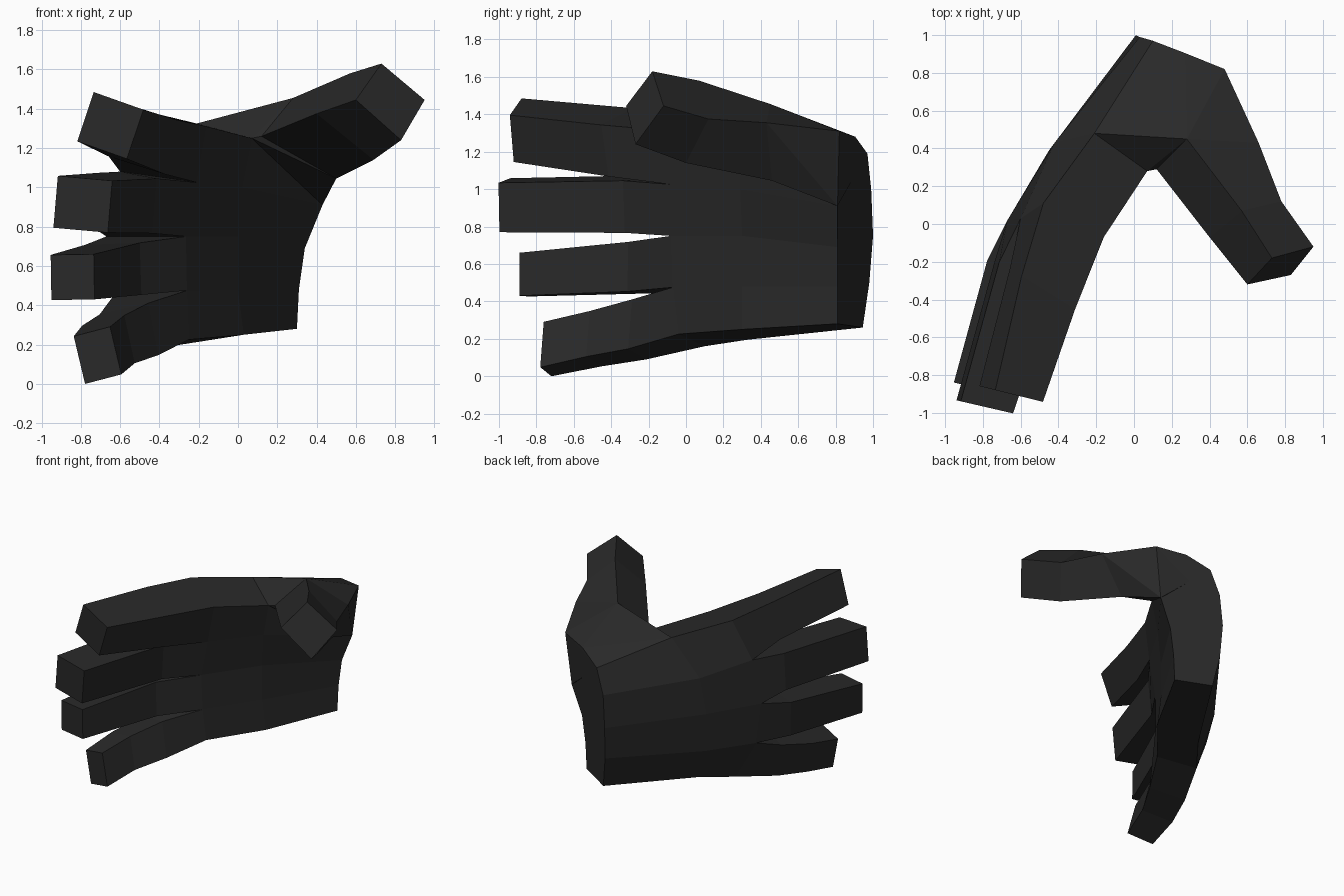
import bpy, bmesh
from math import radians, sin, cos
from mathutils import Vector

cube = bpy.data.objects.get("Cube")
if cube:
    bpy.data.objects.remove(cube, do_unlink=True)

# One dark rubber-like colour for the whole hand
COLOUR = (0.022, 0.022, 0.022, 1.0)
material = bpy.data.materials.new("charcoal")
material.diffuse_color = COLOUR
material.use_nodes = True
shader = next(n for n in material.node_tree.nodes if n.type == 'BSDF_PRINCIPLED')
shader.inputs["Base Color"].default_value = COLOUR


def finish(name, bm):
    """Turn a bmesh into a flat shaded object."""
    bmesh.ops.recalc_face_normals(bm, faces=bm.faces[:])
    mesh = bpy.data.meshes.new(name)
    bm.to_mesh(mesh)
    bm.free()
    mesh.materials.append(material)
    obj = bpy.data.objects.new(name, mesh)
    bpy.context.scene.collection.objects.link(obj)
    return obj


def loft(name, rings, cap_first=False, cap_last=False):
    """Skin a row of matching cross-sections with quads."""
    bm = bmesh.new()
    loops = [[bm.verts.new(point) for point in ring] for ring in rings]
    for near, far in zip(loops, loops[1:]):
        count = len(near)
        for i in range(count):
            j = (i + 1) % count
            bm.faces.new((near[i], near[j], far[j], far[i]))
    if cap_first:
        bm.faces.new(loops[0])
    if cap_last:
        bm.faces.new(loops[-1])
    return finish(name, bm)


def hull(name, points):
    """Wrap points in a convex block."""
    bm = bmesh.new()
    verts = [bm.verts.new(point) for point in points]
    result = bmesh.ops.convex_hull(bm, input=verts)
    spare = [v for v in result["geom_interior"] if isinstance(v, bmesh.types.BMVert)]
    bmesh.ops.delete(bm, geom=spare, context='VERTS')
    return finish(name, bm)


def section(centre, thick, height, yaw, roll):
    """Rectangular finger section: back top, palm top, palm bottom, back bottom."""
    yaw, roll = radians(yaw), radians(roll)
    across = Vector((cos(yaw) * cos(roll), sin(yaw) * cos(roll), -sin(roll))) * thick / 2
    up = Vector((cos(yaw) * sin(roll), sin(yaw) * sin(roll), cos(roll))) * height / 2
    centre = Vector(centre)
    return [centre - across + up, centre + across + up,
            centre + across - up, centre - across - up]


# Palm: back and inner edges at the wrist, the middle and the knuckles, top to bottom
wrist_back = [(.1, .97, 1.19), (.03, .99, 1), (.01, 1, .75), (.02, .98, .5), (.06, .945, .26)]
wrist_inner = [(.48, .82, 1.31), (.43, .81, .91), (.34, .81, .69), (.31, .81, .48), (.3, .81, .28)]
middle_back = [(-.21, .48, 1.325), (-.42, .43, 1.04), (-.45, .39, .75), (-.43, .38, .45), (-.32, .33, .195)]
middle_inner = [(.07, .28, 1.25), (.02, .29, 1), (0, .3, .75), (0, .3, .48), (.03, .3, .25)]
knuckle_back = [(-.48, .11, 1.39), (-.6, .03, 1.08), (-.67, .02, .75), (-.64, .04, .44), (-.5, .1, .16)]
knuckle_inner = [(-.16, -.07, 1.31), (-.21, -.08, 1.025), (-.265, -.08, .75), (-.26, -.07, .475), (-.25, -.04, .225)]

loft("palm", [back + inner[::-1] for back, inner in (
    (wrist_back, wrist_inner), (middle_back, middle_inner), (knuckle_back, knuckle_inner))],
    cap_first=True)

# Fingers: joints then tip, each growing out of its own knuckle opening
fingers = {
    "index_finger": [((-.485, -.345, 1.25), .345, .285, -32, 15),
                     ((-.65, -.9, 1.315), .275, .265, -14, 19)],
    "middle_finger": [((-.575, -.265, .92), .33, .28, -24, 5),
                      ((-.79, -.968, .914), .285, .265, -13, 5)],
    "ring_finger": [((-.635, -.255, .58), .3, .265, -22, -2),
                    ((-.842, -.865, .543), .225, .23, -13, -1)],
    "little_finger": [((-.555, -.25, .25), .27, .27, -22, -12),
                      ((-.66, -.485, .2), .235, .25, -20, -13),
                      ((-.715, -.74, .145), .2, .25, -18, -14)],
}
for i, (name, joints) in enumerate(fingers.items()):
    root = [knuckle_back[i], knuckle_inner[i], knuckle_inner[i + 1], knuckle_back[i + 1]]
    loft(name, [root] + [section(*joint) for joint in joints], cap_last=True)

# Thumb: diamond sections ordered crest, outer, underside, inner
thumb_root = [(.28, .45, 1.455), (.66, .43, 1.355), (.5, .46, 1.045), (.12, .29, 1.26)]
thumb_joint = [(.57, .07, 1.58), (.78, .12, 1.375), (.69, 0, 1.14), (.4, -.07, 1.375)]
thumb_tip = [(.73, -.18, 1.63), (.95, -.12, 1.445), (.83, -.27, 1.24), (.6, -.32, 1.445)]
loft("thumb", [thumb_root, thumb_joint, thumb_tip], cap_last=True)

# Thumb base: solid wedge that blends the thumb into the wrist and palm
hull("thumb_base", thumb_root + [(.27, .905, 1.28), wrist_back[0], wrist_inner[0],
                                 wrist_inner[1], middle_back[0], middle_inner[0]])
